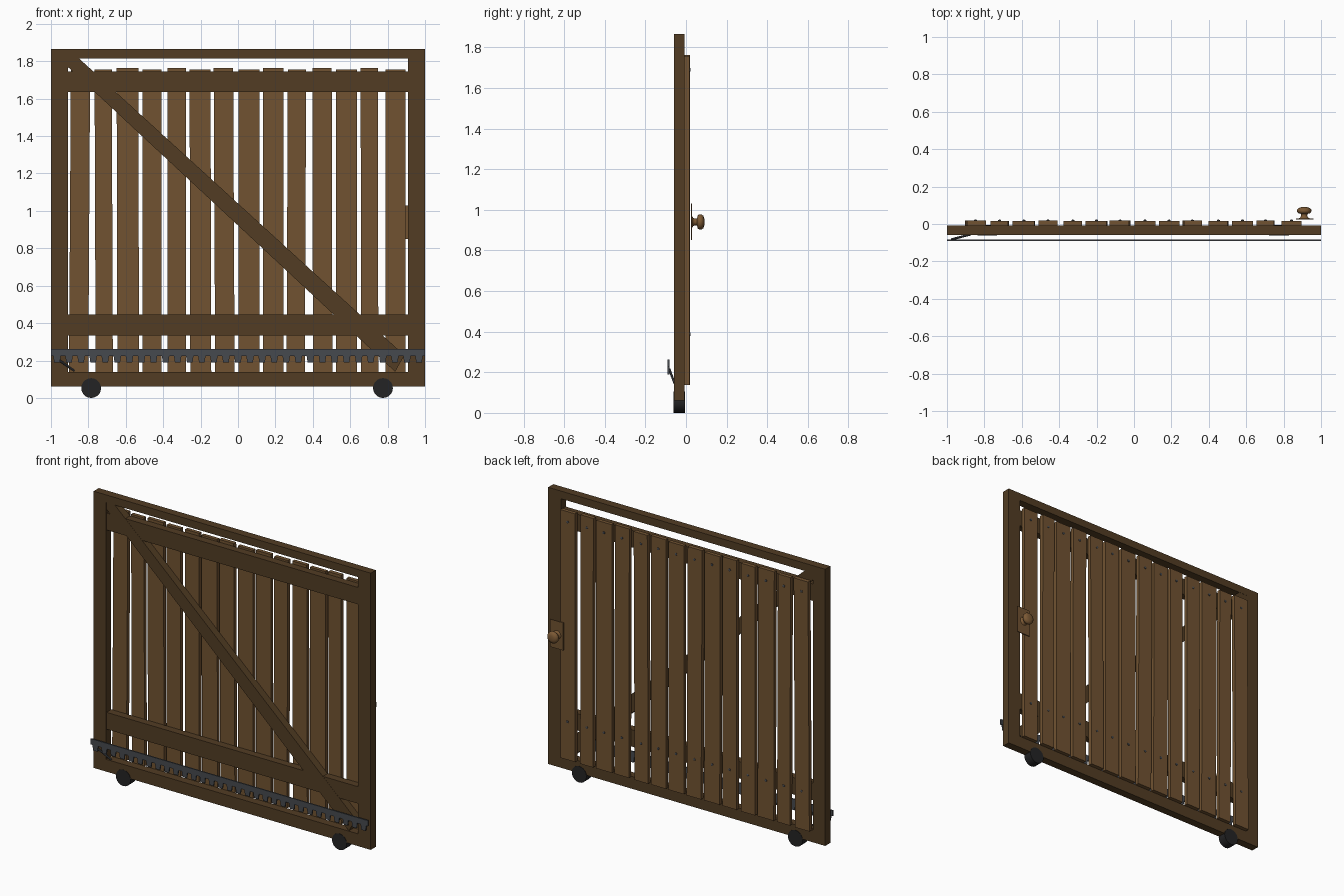
import bpy, bmesh, math
from mathutils import Vector

if "Cube" in bpy.data.objects:
    bpy.data.objects.remove(bpy.data.objects["Cube"])


def material(name, color):
    m = bpy.data.materials.new(name)
    m.diffuse_color = (*color, 1)
    m.use_nodes = True
    m.node_tree.nodes["Principled BSDF"].inputs["Base Color"].default_value = m.diffuse_color
    return m


DARK_WOOD = material("dark wood", (0.085, 0.046, 0.017))
PLANK_WOOD = material("plank wood", (0.165, 0.086, 0.031))
KNOB_WOOD = material("knob wood", (0.20, 0.10, 0.035))
STEEL = material("blue grey steel", (0.062, 0.068, 0.078))
RUBBER = material("black rubber", (0.017, 0.017, 0.018))


def finish(bm, name, mat):
    bmesh.ops.recalc_face_normals(bm, faces=bm.faces)
    mesh = bpy.data.meshes.new(name)
    bm.to_mesh(mesh)
    bm.free()
    mesh.materials.append(mat)
    ob = bpy.data.objects.new(name, mesh)
    bpy.context.collection.objects.link(ob)
    return ob


def add_prism(bm, outline, y0, y1):
    """Extrude an x-z outline from y0 to y1."""
    face = bm.faces.new([bm.verts.new((x, y0, z)) for x, z in outline])
    new = bmesh.ops.extrude_face_region(bm, geom=[face])["geom"]
    for v in new:
        if isinstance(v, bmesh.types.BMVert):
            v.co.y = y1


def prism(name, outline, y0, y1, mat):
    bm = bmesh.new()
    add_prism(bm, outline, y0, y1)
    return finish(bm, name, mat)


def box(name, x0, x1, y0, y1, z0, z1, mat):
    return prism(name, [(x0, z0), (x1, z0), (x1, z1), (x0, z1)], y0, y1, mat)


def lathe(name, profile, x, z, mat, sides=20):
    """Revolve (radius, y) points around an axis along y."""
    bm = bmesh.new()
    rings = [[bm.verts.new((x + r * math.cos(2 * math.pi * i / sides), y,
                            z + r * math.sin(2 * math.pi * i / sides)))
              for i in range(sides)] for r, y in profile]
    for a, b in zip(rings, rings[1:]):
        for i in range(sides):
            j = (i + 1) % sides
            bm.faces.new((a[i], a[j], b[j], b[i]))
    bm.faces.new(rings[0])
    bm.faces.new(rings[-1])
    return finish(bm, name, mat)


def smooth(ob, angle=40):
    bpy.ops.object.select_all(action="DESELECT")
    ob.select_set(True)
    bpy.context.view_layer.objects.active = ob
    bpy.ops.object.shade_smooth_by_angle(angle=math.radians(angle))


# Frame
FRONT, BACK = -0.06, -0.007
box("left_stile", -1, -0.91, FRONT, BACK, 0.06, 1.865, DARK_WOOD)
box("right_stile", 0.908, 1, FRONT, BACK, 0.06, 1.865, DARK_WOOD)
for name, z0, z1 in (("top_rail", 1.815, 1.865), ("upper_rail", 1.635, 1.745),
                     ("lower_rail", 0.335, 0.445), ("bottom_rail", 0.06, 0.14)):
    y0 = FRONT if name in ("top_rail", "bottom_rail") else FRONT + 0.004
    box(name, -0.91, 0.908, y0, BACK, z0, z1, DARK_WOOD)

# Diagonal brace, trimmed to the frame at both ends
prism("diagonal_brace", [(-0.91, 1.77), (0.84, 0.14), (0.908, 0.14), (0.908, 0.21),
                         (-0.85, 1.815), (-0.91, 1.815)][0:2]
      + [(0.89, 0.228), (-0.85, 1.815), (-0.91, 1.815)],
      FRONT + 0.003, BACK - 0.001, DARK_WOOD)

# Planks: centre, width, sideways lean from bottom to top
planks = [(-0.847, .103, .010), (-0.718, .092, -.006), (-0.589, .116, -.004),
          (-0.460, .100, 0), (-0.327, .100, 0), (-0.201, .112, -.004),
          (-0.074, .104, -.008), (0.059, .110, 0), (0.188, .108, 0),
          (0.312, .098, .007), (0.451, .104, -.004), (0.580, .113, 0),
          (0.703, .092, -.003), (0.842, .106, 0)]
for i, (c, w, lean) in enumerate(planks):
    top = 1.763 - 0.006 * (i % 2)
    h, d = w / 2, lean / 2
    prism(f"plank_{i + 1}", [(c - d - h, 0.138), (c - d + h, 0.138),
                             (c + d + h, top), (c + d - h, top)],
          BACK, 0.017 + 0.002 * (i % 3 == 0), PLANK_WOOD)
    # Nail heads on the back
    for z in (0.387, 1.69):
        lathe(f"nail_{i + 1}", [(0.008, 0.01), (0.008, 0.021), (0.004, 0.023)],
              c, z, STEEL, 8)

# Toothed rack along the front
bm = bmesh.new()
teeth = 31
pitch = 2.0 / teeth
add_prism(bm, [(-1, 0.225), (1, 0.225), (1, 0.262), (-1, 0.262)], -0.09, -0.082)
for i in range(teeth):
    c = -1 + (i + 0.5) * pitch
    add_prism(bm, [(c - 0.015, 0.19), (c + 0.015, 0.19),
                   (c + 0.020, 0.225), (c - 0.020, 0.225)], -0.09, -0.082)
finish(bm, "toothed_rack", STEEL)

# Small strut joining rack and frame
bm = bmesh.new()
a, b = Vector((-0.975, -0.082, 0.215)), Vector((-0.875, -0.056, 0.145))
bmesh.ops.create_cone(bm, cap_ends=True, segments=8, radius1=0.006, radius2=0.006,
                      depth=(b - a).length)
bmesh.ops.rotate(bm, verts=bm.verts,
                 matrix=(b - a).to_track_quat("Z", "Y").to_matrix())
bmesh.ops.translate(bm, verts=bm.verts, vec=(a + b) / 2)
finish(bm, "rack_strut", STEEL)

# Wheels
for name, x in (("left_wheel", -0.785), ("right_wheel", 0.775)):
    smooth(lathe(name, [(0.053, FRONT - 0.002), (0.053, BACK + 0.002)],
                 x, 0.053, RUBBER, 20))

# Door knob with back plate
box("knob_plate", 0.865, 0.96, 0.024, 0.03, 0.85, 1.03, PLANK_WOOD)
smooth(lathe("knob", [(0.028, 0.03), (0.02, 0.036), (0.016, 0.044), (0.018, 0.054),
                      (0.032, 0.058), (0.038, 0.066), (0.038, 0.076),
                      (0.031, 0.085), (0.016, 0.09)], 0.91, 0.94, KNOB_WOOD))
